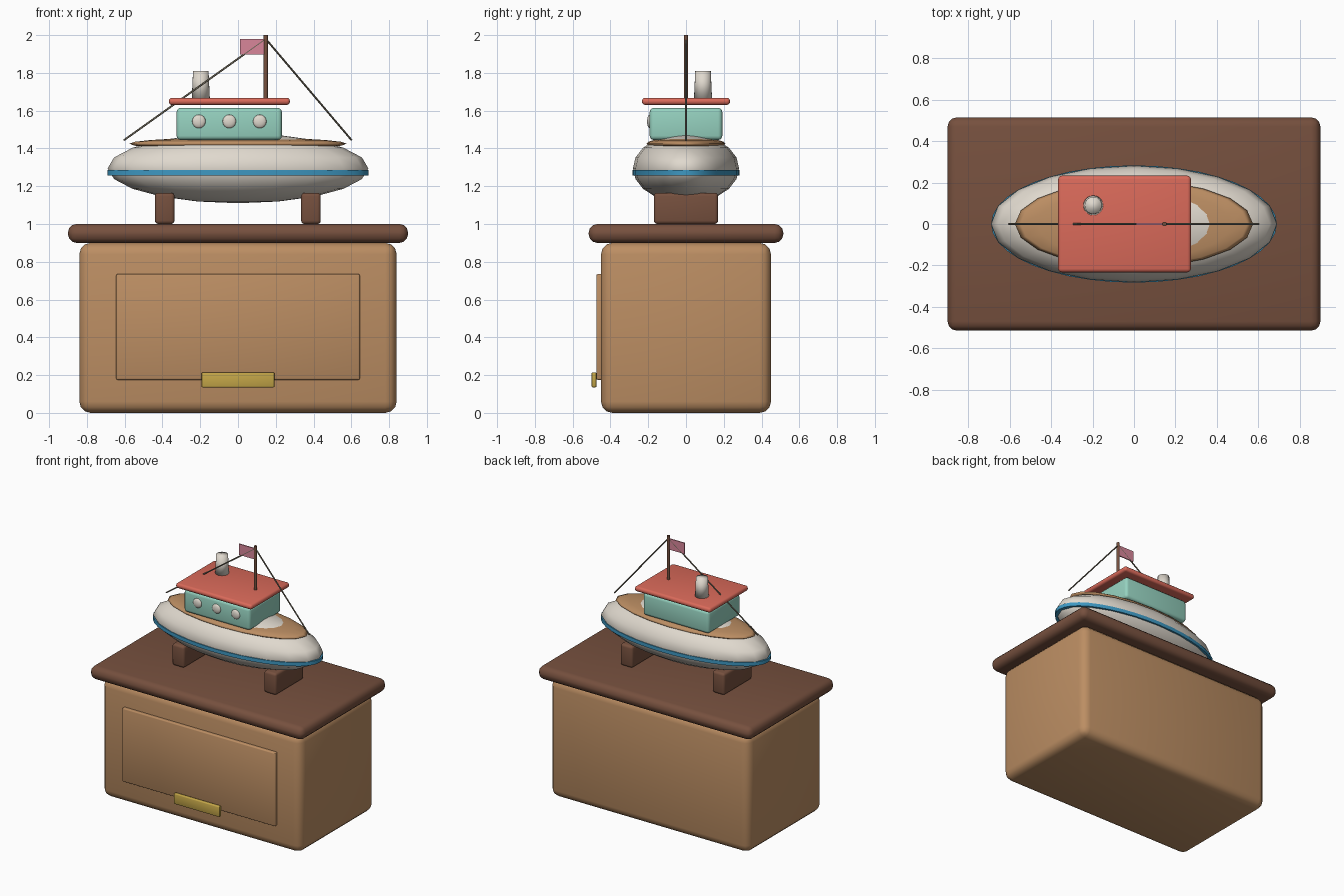
import bpy
from math import radians
from mathutils import Vector

if "Cube" in bpy.data.objects:
    bpy.data.objects.remove(bpy.data.objects["Cube"], do_unlink=True)


def material(name, r, g, b):
    """Flat colour from 0-255 screen values, stored as linear."""
    lin = [((c / 255 + 0.055) / 1.055) ** 2.4 for c in (r, g, b)] + [1.0]
    m = bpy.data.materials.new(name)
    m.use_nodes = True
    m.diffuse_color = lin
    m.node_tree.nodes["Principled BSDF"].inputs["Base Color"].default_value = lin
    return m


WOOD = material("light wood", 188, 142, 99)
DARK = material("dark wood", 118, 80, 62)
CREAM = material("cream", 224, 217, 206)
BLUE = material("blue", 62, 152, 194)
TEAL = material("teal", 150, 210, 192)
RED = material("coral red", 218, 106, 90)
GOLD = material("brass", 196, 166, 72)
PINK = material("pink", 216, 134, 154)
ROPE = material("rope", 112, 105, 90)


def finish(name, mat, angle=45):
    ob = bpy.context.object
    ob.name = name
    ob.data.materials.append(mat)
    bpy.ops.object.shade_smooth_by_angle(angle=radians(angle))
    return ob


def box(name, mat, x, y, z, bevel=0.0, segments=3):
    """Rounded box from its (min, max) extent on each axis."""
    bpy.ops.mesh.primitive_cube_add(size=1, location=[sum(e) / 2 for e in (x, y, z)])
    ob = bpy.context.object
    ob.scale = [e[1] - e[0] for e in (x, y, z)]
    bpy.ops.object.transform_apply(location=False, rotation=False, scale=True)
    if bevel:
        mod = ob.modifiers.new("Bevel", "BEVEL")
        mod.width, mod.segments = bevel, segments
        bpy.ops.object.modifier_apply(modifier=mod.name)
    return finish(name, mat)


def ellipsoid(name, mat, centre, radii, segments=20, rings=10):
    bpy.ops.mesh.primitive_uv_sphere_add(segments=segments, ring_count=rings, location=centre)
    bpy.context.object.scale = radii
    bpy.ops.object.transform_apply(location=False, rotation=False, scale=True)
    return finish(name, mat, 180)


def rod(name, mat, start, end, r1, r2=None, sides=12, angle=45):
    """Straight round bar, tapered when r2 is given."""
    a, b = Vector(start), Vector(end)
    bpy.ops.mesh.primitive_cone_add(
        vertices=sides, radius1=r1, radius2=r1 if r2 is None else r2,
        depth=(b - a).length, location=(a + b) / 2,
        rotation=(b - a).to_track_quat("Z", "Y").to_euler())
    return finish(name, mat, angle)


# Cabinet with drawer
box("cabinet_body", WOOD, (-0.84, 0.84), (-0.45, 0.45), (0, 0.9), 0.06)
box("cabinet_top", DARK, (-0.9, 0.9), (-0.515, 0.515), (0.9, 1.0), 0.045)
box("drawer_front", WOOD, (-0.645, 0.645), (-0.475, -0.44), (0.175, 0.735), 0.008, 2)
box("drawer_handle", GOLD, (-0.193, 0.193), (-0.5, -0.474), (0.135, 0.215), 0.006, 2)

# Cradle blocks under the hull
for side, x in (("right", -0.388), ("left", 0.386)):
    box(side + "_cradle", DARK, (x - 0.052, x + 0.052), (-0.17, 0.17), (1.0, 1.165), 0.018)

# Hull, waterline stripe and deck
ellipsoid("hull", CREAM, (0, 0, 1.295), (0.69, 0.281, 0.185))
stripe = rod("hull_stripe", BLUE, (0, 0, 1.257), (0, 0, 1.285), 1, sides=40)
stripe.scale = (0.69, 0.283, 1)
ellipsoid("deck", WOOD, (0, 0, 1.425), (0.575, 0.21, 0.033))

# Cabin, roof and portholes
box("cabin", TEAL, (-0.325, 0.232), (-0.192, 0.192), (1.445, 1.615), 0.022)
box("cabin_roof", RED, (-0.366, 0.275), (-0.233, 0.233), (1.63, 1.668), 0.017)
for i, x in enumerate((-0.207, -0.046, 0.115)):
    ellipsoid(f"porthole_{i + 1}", CREAM, (x, -0.192, 1.543), (0.036, 0.014, 0.036), 16, 8)

# Funnel
rod("funnel", CREAM, (-0.197, 0.09, 1.662), (-0.197, 0.09, 1.81), 0.048, 0.041, 20, 180)

# Mast, flag and rigging
rod("mast", DARK, (0.147, 0, 1.66), (0.147, 0, 2.0), 0.011)
box("flag", PINK, (0.01, 0.138), (-0.004, 0.004), (1.897, 1.98))
for side, x in (("right", -0.605), ("left", 0.602)):
    rod(side + "_rigging", ROPE, (x, 0, 1.443), (0.147, 0, 1.98), 0.005, sides=8)
